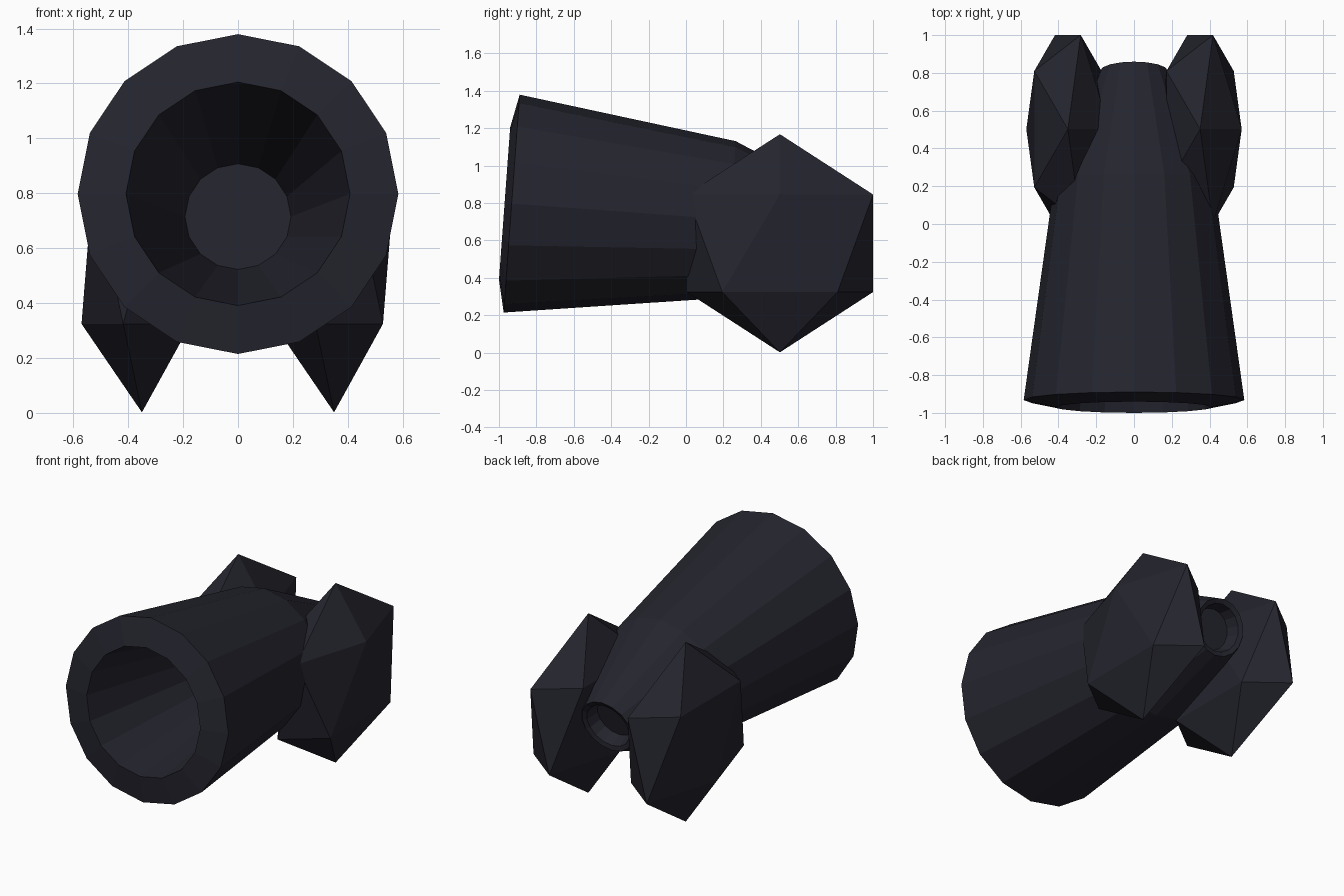
import bpy, bmesh
from math import sin, cos, pi, radians
from mathutils import Matrix, Vector

cube = bpy.data.objects.get("Cube")
if cube:
    bpy.data.objects.remove(cube, do_unlink=True)

iron = bpy.data.materials.new("dark_iron")
iron.use_nodes = True
IRON = (0.018, 0.018, 0.028, 1)
iron.diffuse_color = IRON
iron.node_tree.nodes["Principled BSDF"].inputs["Base Color"].default_value = IRON

SIDES = 16


def finish(bm, name):
    mesh = bpy.data.meshes.new(name)
    bm.to_mesh(mesh)
    bm.free()
    mesh.materials.append(iron)
    obj = bpy.data.objects.new(name, mesh)
    bpy.context.collection.objects.link(obj)
    return obj


def ring(bm, y, z, radius, tilt):
    """Circle of vertices around (0, y, z), its top leaning back by tilt degrees."""
    up = Vector((0, sin(radians(tilt)), cos(radians(tilt))))
    verts = []
    for i in range(SIDES):
        a = 2 * pi * i / SIDES
        verts.append(bm.verts.new(Vector((radius * sin(a), y, z)) + up * radius * cos(a)))
    return verts


# Barrel: bore floor, bore mouth, muzzle edge, shoulder, breech edge, breech recess
profile = [
    (0.16, 0.715, 0.193, 4.2),
    (-0.97, 0.798, 0.408, 4.2),
    (-0.932, 0.797, 0.584, 4.2),
    (0.235, 0.712, 0.42, 4.2),
    (0.81, 0.643, 0.18, 16),
    (0.80, 0.645, 0.15, 16),
    (0.72, 0.668, 0.13, 16),
]
bm = bmesh.new()
rings = [ring(bm, *p) for p in profile]
for a, b in zip(rings, rings[1:]):
    for i in range(SIDES):
        j = (i + 1) % SIDES
        bm.faces.new((a[i], a[j], b[j], b[i]))
bm.faces.new(rings[0])
bm.faces.new(rings[-1])
bmesh.ops.recalc_face_normals(bm, faces=bm.faces)
finish(bm, "barrel")

# Faceted wheels, one on each side
for name, x in (("left_wheel", 0.35), ("right_wheel", -0.35)):
    bm = bmesh.new()
    bmesh.ops.create_icosphere(bm, subdivisions=1, radius=1)
    bmesh.ops.scale(bm, vec=(0.246, 0.586, 0.583), verts=bm.verts)
    wheel = finish(bm, name)
    wheel.location = (x, 0.502, 0.585)
